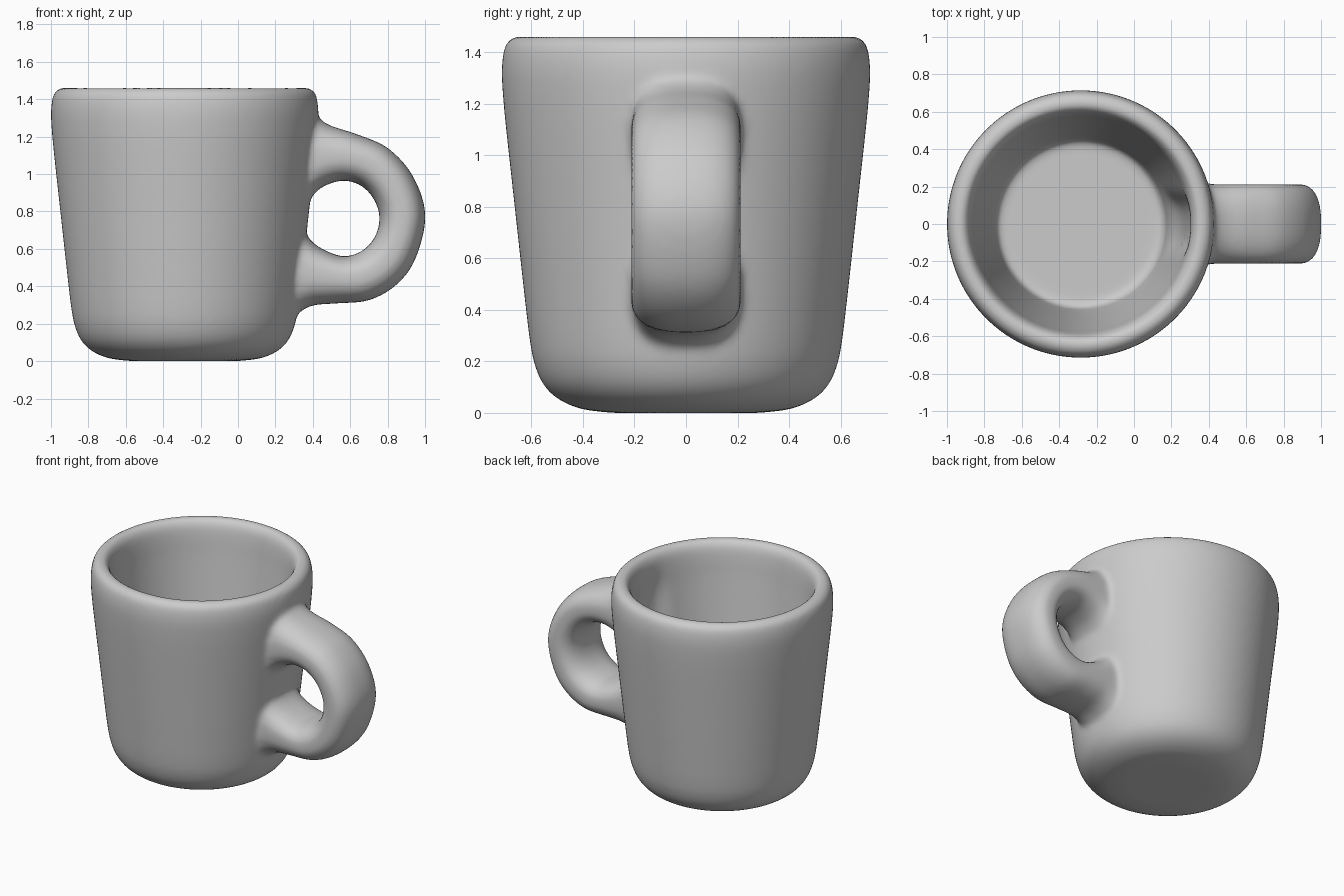
import bpy
import bmesh
import math
from mathutils import Vector

cube = bpy.data.objects.get("Cube")
if cube:
    bpy.data.objects.remove(cube)

CENTRE_X = -0.285


def smooth_path(points, steps):
    """Catmull-Rom curve through a list of tuples."""
    pts = [Vector(p) for p in points]
    out = []
    for i in range(len(pts) - 1):
        a, b, c, d = pts[max(i - 1, 0)], pts[i], pts[i + 1], pts[min(i + 2, len(pts) - 1)]
        for s in range(steps):
            t = s / steps
            out.append(0.5 * (2 * b + (c - a) * t + (2 * a - 5 * b + 4 * c - d) * t ** 2
                              + (3 * b - a - 3 * c + d) * t ** 3))
    return out + [pts[-1]]


def loft(bm, rings):
    """Skin closed rings of points and cap both ends."""
    loops = [[bm.verts.new(p) for p in ring] for ring in rings]
    n = len(loops[0])
    for lower, upper in zip(loops, loops[1:]):
        for i in range(n):
            j = (i + 1) % n
            bm.faces.new((lower[i], lower[j], upper[j], upper[i]))
    bm.faces.new(loops[0])
    bm.faces.new(loops[-1])


def cup_ring(radius, z, dent):
    """Horizontal ring, hollowed slightly on the inside behind the handle."""
    ring = []
    for i in range(128):
        a = 2 * math.pi * i / 128
        r = radius
        if dent and math.cos(a) > 0:
            across = abs(radius * math.sin(a)) / 0.14
            along = abs(z - 0.82) / 0.46
            r += 0.05 * math.exp(-across ** 4 - along ** 6)
        ring.append((CENTRE_X + r * math.cos(a), r * math.sin(a), z))
    return ring


def handle_ring(outer_x, outer_z, inner_x, inner_z):
    """Rounded cross-section spanning the outer and inner handle outlines."""
    ring = []
    for i in range(40):
        a = 2 * math.pi * i / 40
        c, s = math.cos(a), math.sin(a)
        u = math.copysign(abs(c) ** 0.8, c) * 0.5 + 0.5
        y = math.copysign(abs(s) ** 0.8, s) * 0.213
        ring.append((inner_x + (outer_x - inner_x) * u, y,
                     inner_z + (outer_z - inner_z) * u))
    return ring


# Cup wall profiles as (radius, height)
outside = [(0.28, 0), (0.4, 0.014), (0.49, 0.05), (0.55, 0.105), (0.585, 0.18),
           (0.606, 0.28), (0.632, 0.5), (0.665, 0.8), (0.698, 1.1), (0.711, 1.24),
           (0.715, 1.33), (0.708, 1.4), (0.69, 1.444), (0.645, 1.465)]
inside = [(0.645, 1.465), (0.615, 1.45), (0.593, 1.41), (0.58, 1.33), (0.568, 1.2),
          (0.525, 0.8), (0.482, 0.4), (0.46, 0.22), (0.448, 0.17), (0.425, 0.15)]

# Handle outline as (outer x, outer z, inner x, inner z)
handle = [(0.36, 1.37, 0.36, 0.8), (0.43, 1.3, 0.39, 0.87), (0.5, 1.257, 0.45, 0.93),
          (0.63, 1.215, 0.56, 0.965), (0.8, 1.14, 0.66, 0.937), (0.935, 0.99, 0.73, 0.86),
          (1.002, 0.78, 0.757, 0.762), (0.95, 0.55, 0.73, 0.66), (0.85, 0.41, 0.66, 0.587),
          (0.7, 0.325, 0.56, 0.56), (0.52, 0.308, 0.45, 0.6), (0.39, 0.295, 0.385, 0.65),
          (0.3, 0.24, 0.34, 0.72)]

bm = bmesh.new()
rings = [cup_ring(p.x, p.y, False) for p in smooth_path(outside, 4)]
rings += [cup_ring(p.x, p.y, True) for p in smooth_path(inside, 6)[1:]]
loft(bm, rings)
loft(bm, [handle_ring(*p) for p in smooth_path(handle, 5)])
bmesh.ops.recalc_face_normals(bm, faces=bm.faces)

mesh = bpy.data.meshes.new("mug")
bm.to_mesh(mesh)
bm.free()
mug = bpy.data.objects.new("mug", mesh)
bpy.context.collection.objects.link(mug)

# Plain grey glaze
glaze = bpy.data.materials.new("grey_glaze")
glaze.use_nodes = True
colour = (0.6, 0.6, 0.6, 1)
glaze.diffuse_color = colour
glaze.node_tree.nodes["Principled BSDF"].inputs["Base Color"].default_value = colour
mesh.materials.append(glaze)

# Fuse the cup and handle, then soften the joint
fuse = mug.modifiers.new("fuse", "REMESH")
fuse.mode = "VOXEL"
fuse.voxel_size = 0.016
fuse.use_smooth_shade = True
soften = mug.modifiers.new("soften", "SMOOTH")
soften.factor = 0.5
soften.iterations = 12
